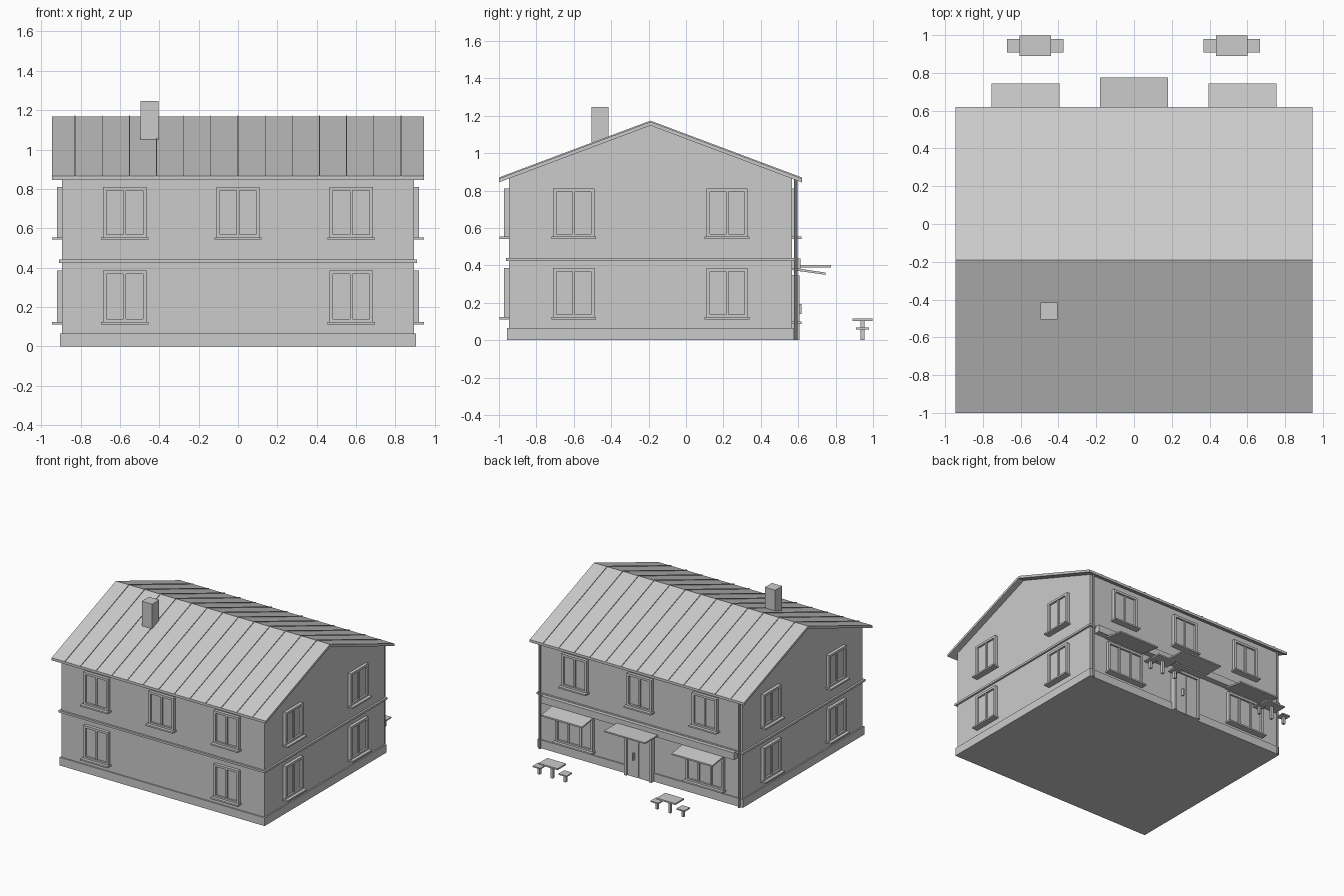
import bpy, bmesh, math
from mathutils import Matrix, Vector

if "Cube" in bpy.data.objects:
    bpy.data.objects.remove(bpy.data.objects["Cube"])

plaster = bpy.data.materials.new("plain_grey")
plaster.use_nodes = True
GREY = (0.6, 0.6, 0.6, 1)
plaster.diffuse_color = GREY
plaster.node_tree.nodes["Principled BSDF"].inputs["Base Color"].default_value = GREY

MID = -0.19            # ridge position in y
HALF_W, HALF_D = 0.895, 0.757
RIDGE, SLOPE = 1.168, 0.375


def make(name, bm):
    bmesh.ops.recalc_face_normals(bm, faces=bm.faces)
    mesh = bpy.data.meshes.new(name)
    bm.to_mesh(mesh)
    bm.free()
    mesh.materials.append(plaster)
    obj = bpy.data.objects.new(name, mesh)
    bpy.context.collection.objects.link(obj)
    return obj


def add_box(bm, x, y, z, matrix=Matrix()):
    """Box from (min, max) ranges along each axis."""
    centre = Vector([(a + b) / 2 for a, b in (x, y, z)])
    size = [b - a for a, b in (x, y, z)] + [1]
    bmesh.ops.create_cube(bm, size=1,
                          matrix=matrix @ Matrix.Translation(centre) @ Matrix.Diagonal(size))


def box(name, x, y, z, matrix=Matrix()):
    bm = bmesh.new()
    add_box(bm, x, y, z, matrix)
    return make(name, bm)


def add_prism(bm, profile, x0, x1):
    """Extrude a (y, z) profile along x."""
    face = bm.faces.new([bm.verts.new((x0, y, z)) for y, z in profile])
    new = bmesh.ops.extrude_face_region(bm, geom=[face])["geom"]
    verts = [v for v in new if isinstance(v, bmesh.types.BMVert)]
    bmesh.ops.translate(bm, verts=verts, vec=(x1 - x0, 0, 0))


def prism(name, profile, x0, x1):
    bm = bmesh.new()
    add_prism(bm, profile, x0, x1)
    return make(name, bm)


def wall_frame(side):
    """Local frame on a wall: x along it, -y outward, z up."""
    angle = {"front": 0, "left": 90, "back": 180, "right": 270}[side]
    depth = HALF_D if side in ("front", "back") else HALF_W
    return (Matrix.Translation((0, MID, 0)) @ Matrix.Rotation(math.radians(angle), 4, "Z")
            @ Matrix.Translation((0, -depth, 0)))


def window(name, side, u, z0, z1, width=0.22, panes=2):
    m = wall_frame(side) @ Matrix.Translation((u, 0, 0))
    h, t = width / 2, 0.018
    bm = bmesh.new()
    # outer frame
    for s in (-1, 1):
        add_box(bm, sorted((s * h, s * (h - t))), (-0.025, 0.01), (z0, z1), m)
    for a, b in ((z0, z0 + t), (z1 - t, z1)):
        add_box(bm, (t - h, h - t), (-0.025, 0.01), (a, b), m)
    # glass and mullions
    add_box(bm, (t - h, h - t), (-0.01, 0.01), (z0 + t, z1 - t), m)
    for i in range(1, panes):
        c = -h + width * i / panes
        add_box(bm, (c - 0.007, c + 0.007), (-0.02, 0), (z0 + t, z1 - t), m)
    # sill
    add_box(bm, (-h - 0.01, h + 0.01), (-0.05, 0.01), (z0 - 0.008, z0 + 0.004), m)
    make(name, bm)


# walls with gables, plinth and string course
eave = RIDGE - 0.015 - HALF_D * SLOPE
prism("walls", [(MID - HALF_D, 0.01), (MID + HALF_D, 0.01), (MID + HALF_D, eave),
                (MID, RIDGE - 0.015), (MID - HALF_D, eave)], -HALF_W, HALF_W)
for name, grow, z in (("plinth", 0.01, (0, 0.065)), ("string_course", 0.015, (0.424, 0.44))):
    box(name, (-HALF_W - grow, HALF_W + grow),
        (MID - HALF_D - grow, MID + HALF_D + grow), z)

# roof slab
RUN = 0.81
low = RIDGE - RUN * SLOPE
prism("roof", [(MID - RUN, low), (MID, RIDGE), (MID + RUN, low), (MID + RUN, low - 0.02),
               (MID, RIDGE - 0.02), (MID - RUN, low - 0.02)], -0.945, 0.945)

# standing seams on both slopes
seams = bmesh.new()
for i in range(-6, 7):
    for s in (-1, 1):
        x = i * 0.138
        add_prism(seams, [(MID, RIDGE - 0.003), (MID, RIDGE + 0.006),
                          (MID + s * RUN, low + 0.006), (MID + s * RUN, low - 0.003)],
                  x - 0.002, x + 0.002)
make("roof_seams", seams)

box("chimney", (-0.495, -0.405), (-0.505, -0.415), (1.02, 1.247))

# windows
UPPER, LOWER = (0.55, 0.81), (0.12, 0.385)
for side in ("front", "back"):
    for u in (-0.575, 0, 0.575):
        window(side + "_upper_window", side, u, *UPPER)
for u in (-0.575, 0.575):
    window("front_lower_window", "front", u, *LOWER)
    window("shop_window", "back", u, 0.095, 0.35, 0.33, 3)
for side in ("left", "right"):
    for u in (-0.41, 0.41):
        window(side + "_upper_window", side, u, *UPPER)
        window(side + "_lower_window", side, u, *LOWER)

# fascia strip, awnings and door canopy on the back
BACK = MID + HALF_D
box("fascia", (-0.85, 0.85), (BACK, 0.612), (0.38, 0.437))
for s in (-1, 1):
    c = s * 0.575
    prism("awning", [(BACK, 0.375), (BACK, 0.388), (0.745, 0.362), (0.745, 0.35)],
          c - 0.18, c + 0.18)
box("door_canopy", (-0.18, 0.18), (BACK, 0.775), (0.39, 0.401))

# back door
for s in (-1, 1):
    box("door_jamb", sorted((s * 0.12, s * 0.1)), (BACK - 0.01, 0.608), (0, 0.345))
    box("door_leaf", sorted((s * 0.1, s * 0.002)), (BACK - 0.01, 0.595), (0, 0.325))
box("door_lintel", (-0.1, 0.1), (BACK - 0.01, 0.608), (0.325, 0.345))
box("door_handle", (0.035, 0.045), (0.59, 0.617), (0.14, 0.195))

# downpipes
for s in (-1, 1):
    bm = bmesh.new()
    bmesh.ops.create_cone(bm, cap_ends=True, segments=10, radius1=0.009, radius2=0.009,
                          depth=0.86, matrix=Matrix.Translation((s * 0.88, 0.587, 0.43)))
    make("downpipe", bm)


def pedestal(name, x, half_x, half_y, top, thick):
    """Flat top on one square leg."""
    bm = bmesh.new()
    y = 0.944
    add_box(bm, (x - half_x, x + half_x), (y - half_y, y + half_y), (top - thick, top))
    add_box(bm, (x - 0.01, x + 0.01), (y - 0.01, y + 0.01), (0, top - thick))
    make(name, bm)


# outdoor tables with stools
for c in (-0.522, 0.518):
    pedestal("table", c, 0.083, 0.054, 0.115, 0.012)
    for s in (-1, 1):
        pedestal("stool", c + s * 0.115, 0.035, 0.035, 0.068, 0.01)
